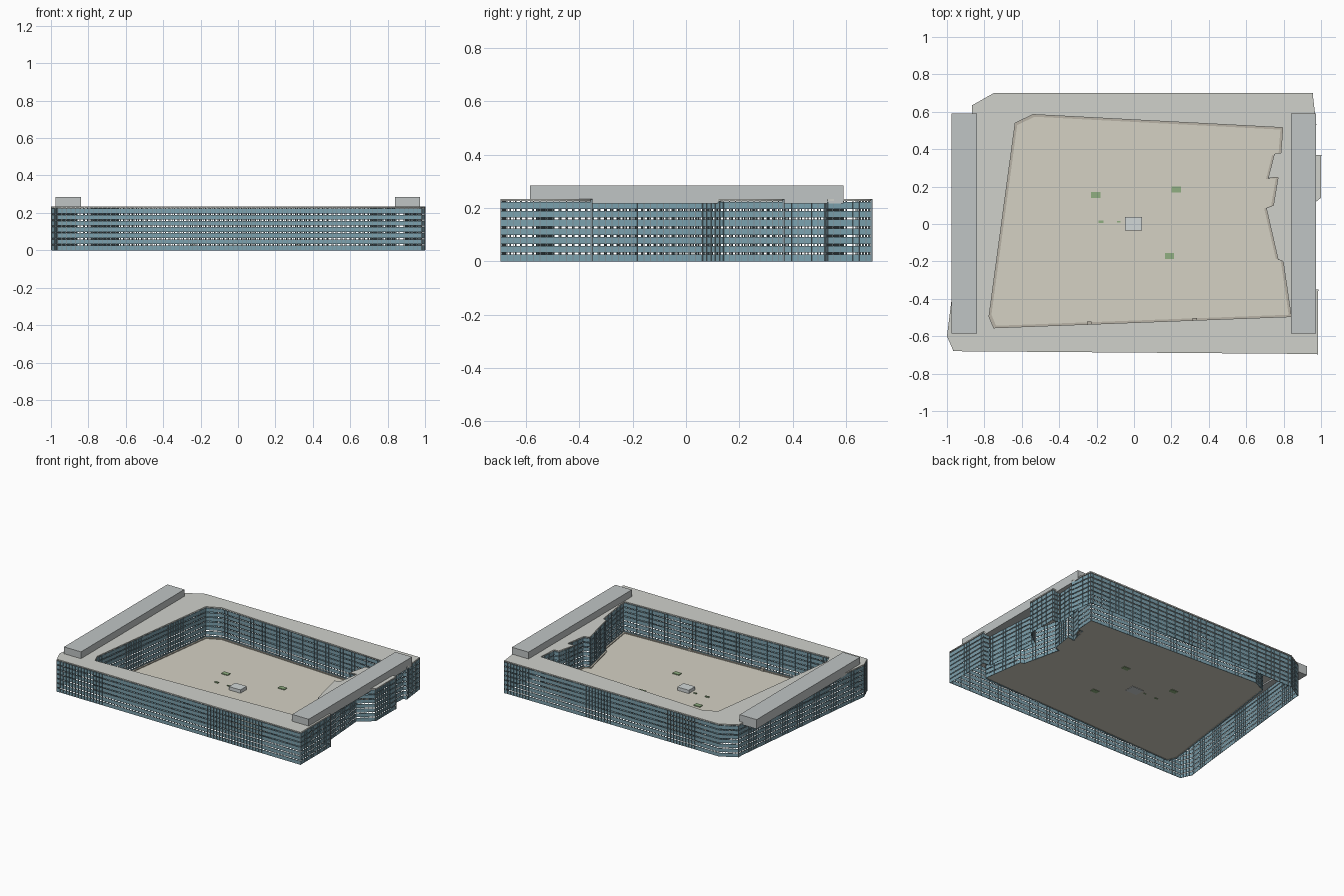
import bpy, bmesh
from mathutils import Vector, Matrix

if "Cube" in bpy.data.objects:
    bpy.data.objects.remove(bpy.data.objects["Cube"])

H = 0.235          # roof height
FLOORS = 7
PITCH = 0.0328     # storey height
GAP = 0.007        # open slot between glass bands


def material(name, r, g, b):
    m = bpy.data.materials.new(name)
    m.diffuse_color = (r, g, b, 1)
    m.use_nodes = True
    m.node_tree.nodes["Principled BSDF"].inputs["Base Color"].default_value = m.diffuse_color
    return m


GLASS = material("blue_glass", 0.20, 0.36, 0.43)
FRAME = material("dark_frame", 0.22, 0.29, 0.32)
ROOF = material("roof_grey", 0.63, 0.64, 0.60)
PLANT = material("plant_grey", 0.53, 0.56, 0.56)
PAVING = material("paving", 0.66, 0.64, 0.55)
KERB = material("kerb", 0.48, 0.45, 0.38)
GREEN = material("planting", 0.28, 0.43, 0.22)
PALE = material("pavilion_grey", 0.64, 0.68, 0.68)

# Plan outlines, counter-clockwise
outer = [(-0.965, -0.68), (0.985, -0.695), (0.985, -0.35), (0.93, -0.35),
         (0.90, 0.06), (1.0, 0.14), (1.0, 0.37), (0.94, 0.37), (0.95, 0.52),
         (0.975, 0.53), (0.955, 0.70), (-0.75, 0.70), (-0.865, 0.635),
         (-0.865, 0.60), (-0.975, -0.40), (-1.0, -0.60)]
inner = [(-0.75, -0.555), (0.84, -0.495), (0.797, -0.20), (0.77, -0.19),
         (0.707, 0.085), (0.745, 0.10), (0.77, 0.25), (0.717, 0.245),
         (0.75, 0.375), (0.785, 0.38), (0.795, 0.515), (-0.54, 0.585),
         (-0.635, 0.54), (-0.775, -0.495)]


def add_object(name, bm, mat):
    bmesh.ops.recalc_face_normals(bm, faces=bm.faces)
    me = bpy.data.meshes.new(name)
    bm.to_mesh(me)
    bm.free()
    me.materials.append(mat)
    ob = bpy.data.objects.new(name, me)
    bpy.context.collection.objects.link(ob)
    return ob


def add_box(bm, centre, size, direction=Vector((1, 0, 0))):
    side = Vector((-direction.y, direction.x, 0))
    rot = Matrix((direction, side, Vector((0, 0, 1)))).transposed().to_4x4()
    bmesh.ops.create_cube(bm, size=1, matrix=Matrix.Translation(centre) @ rot
                          @ Matrix.Diagonal((*size, 1)))


def box(name, x0, x1, y0, y1, z0, z1, mat):
    bm = bmesh.new()
    add_box(bm, ((x0 + x1) / 2, (y0 + y1) / 2, (z0 + z1) / 2),
            (x1 - x0, y1 - y0, z1 - z0))
    return add_object(name, bm, mat)


def plate(name, outlines, z0, z1, mat):
    """Filled plan shape (later outlines are holes) with thickness."""
    cu = bpy.data.curves.new(name + "_plan", 'CURVE')
    cu.dimensions = '2D'
    cu.fill_mode = 'BOTH'
    cu.extrude = (z1 - z0) / 2
    for pts in outlines:
        sp = cu.splines.new('POLY')
        sp.points.add(len(pts) - 1)
        for p, (x, y) in zip(sp.points, pts):
            p.co = (x, y, 0, 1)
        sp.use_cyclic_u = True
    tmp = bpy.data.objects.new(name + "_tmp", cu)
    bpy.context.collection.objects.link(tmp)
    bpy.context.view_layer.update()
    me = bpy.data.meshes.new_from_object(
        tmp.evaluated_get(bpy.context.evaluated_depsgraph_get()))
    bpy.data.objects.remove(tmp)
    me.name = name
    me.materials.clear()
    me.materials.append(mat)
    ob = bpy.data.objects.new(name, me)
    ob.location.z = (z0 + z1) / 2
    bpy.context.collection.objects.link(ob)
    return ob


def facade(name, pts, inward):
    """Glass bands per storey and closely spaced mullions along an outline."""
    glass, frame = bmesh.new(), bmesh.new()
    for a, b in zip(pts, pts[1:] + pts[:1]):
        a, b = Vector((*a, 0)), Vector((*b, 0))
        length = (b - a).length
        d = (b - a) / length
        off = Vector((-d.y, d.x, 0)) * inward
        mid = (a + b) / 2 + off
        for k in range(FLOORS):
            z0 = k * PITCH
            z1 = z0 + PITCH - GAP
            add_box(glass, mid + Vector((0, 0, (z0 + z1) / 2)),
                    (length, 0.003, z1 - z0), d)
        n = max(1, round(length / 0.024))
        for i in range(n):
            p = a.lerp(b, i / n) + off
            add_box(frame, p + Vector((0, 0, H / 2)), (0.003, 0.007, H - 0.004), d)
    add_object(name + "_glass_bands", glass, GLASS)
    add_object(name + "_mullions", frame, FRAME)


# Street and courtyard facades with the roof slab over the hollow ring
facade("outer_facade", outer, 0.004)
facade("courtyard_facade", inner, -0.004)
plate("roof_slab", [outer, inner], H - 0.008, H, ROOF)

# Rooftop plant housings at both ends, each in two layers
for side, x0, x1 in (("left", -0.975, -0.84), ("right", 0.84, 0.972)):
    box(side + "_plant_base", x0, x1, -0.585, 0.59, 0.217, 0.258, PLANT)
    box(side + "_plant_top", x0, x1, -0.585, 0.59, 0.258, 0.284, PLANT)

# Courtyard paving and kerb
kerb_in = [(0.02 + (x - 0.02) * 0.984, y * 0.98) for x, y in inner]
plate("courtyard_paving", [inner], 0.003, 0.012, PAVING)
plate("courtyard_kerb", [inner, kerb_in], 0.003, 0.018, KERB)

# Pavilion, planting beds and entrance blocks in the courtyard
box("pavilion", -0.048, 0.043, -0.034, 0.037, 0.0, 0.036, PALE)
beds = [(-0.205, 0.155, 0.05, 0.032), (0.225, 0.185, 0.05, 0.032),
        (0.19, -0.17, 0.05, 0.032), (-0.177, 0.012, 0.026, 0.012),
        (-0.082, 0.012, 0.02, 0.008)]
for i, (x, y, w, d) in enumerate(beds):
    box(f"planting_bed_{i + 1}", x - w / 2, x + w / 2, y - d / 2, y + d / 2,
        0.0, 0.018, GREEN)
for i, (x, y) in enumerate([(-0.24, -0.53), (0.325, -0.51)]):
    box(f"entrance_{i + 1}", x - 0.012, x + 0.012, y - 0.008, y + 0.008,
        0.003, 0.03, KERB)
